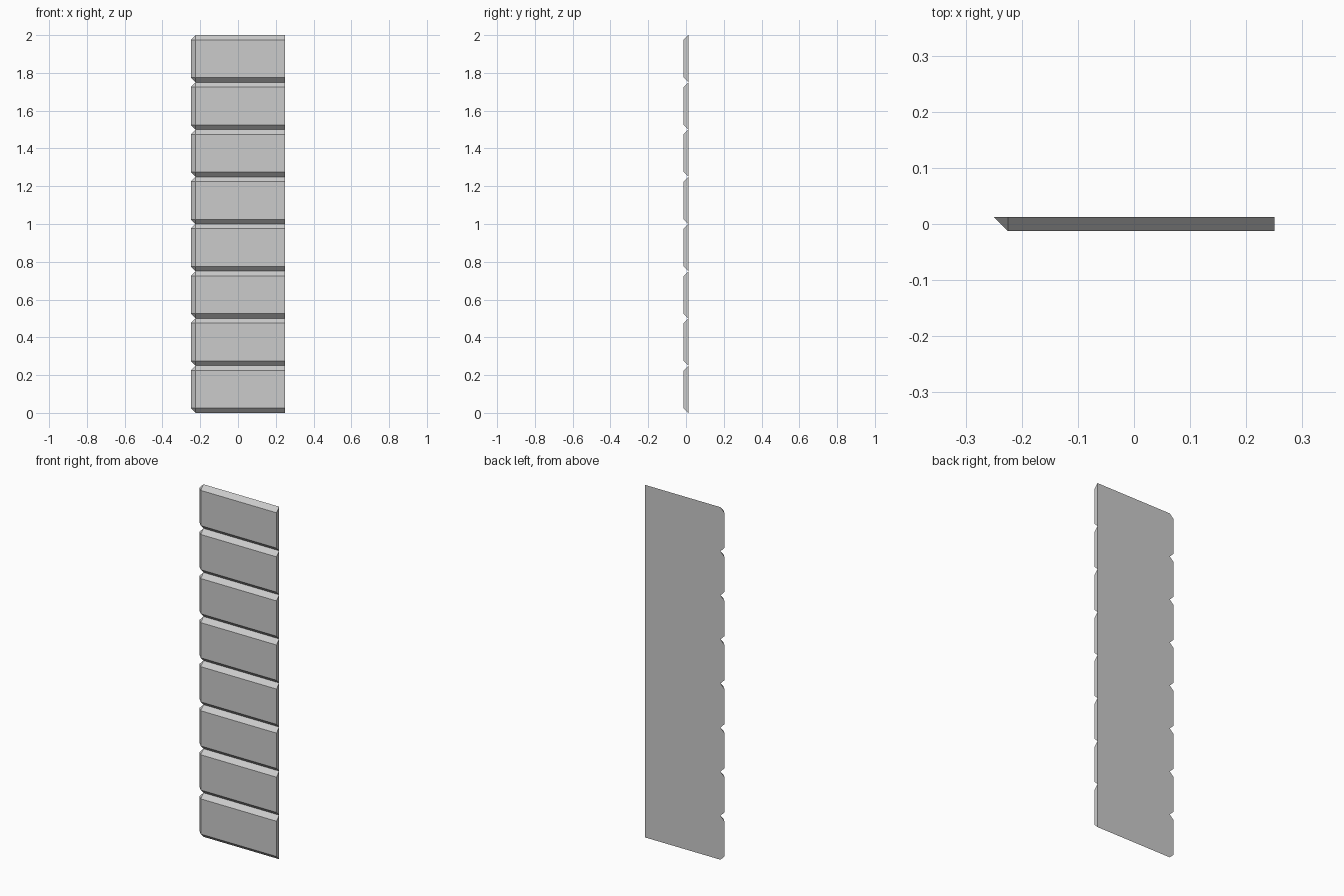
import bpy, bmesh

if "Cube" in bpy.data.objects:
    bpy.data.objects.remove(bpy.data.objects["Cube"])

W, H, D, C, COUNT = 0.25, 0.25, 0.0125, 0.025, 8   # half width, block height, half depth, chamfer

# Back outline with clipped left corners, and inset front outline
back = [(W, 0), (-W + C, 0), (-W, C), (-W, H - C), (-W + C, H), (W, H)]
front = [(W, C), (-W + C, C), (-W + C, H - C), (W, H - C)]

bm = bmesh.new()
b = [bm.verts.new((x, D, z)) for x, z in back]
f = [bm.verts.new((x, -D, z)) for x, z in front]
for face in (
    b,                              # flat back
    f,                              # flat front
    (b[0], b[1], f[1], f[0]),       # bottom chamfer
    (b[1], b[2], f[1]),             # lower corner
    (b[2], b[3], f[2], f[1]),       # left chamfer
    (b[3], b[4], f[2]),             # upper corner
    (b[4], b[5], f[3], f[2]),       # top chamfer
    (b[5], b[0], f[0], f[3]),       # right end
):
    bm.faces.new(face)
bmesh.ops.recalc_face_normals(bm, faces=bm.faces)

mesh = bpy.data.meshes.new("corner_stone_strip")
bm.to_mesh(mesh)
bm.free()
strip = bpy.data.objects.new("corner_stone_strip", mesh)
bpy.context.collection.objects.link(strip)

# Stack of equal blocks
stack = strip.modifiers.new("stack", 'ARRAY')
stack.count = COUNT
stack.use_relative_offset = False
stack.use_constant_offset = True
stack.constant_offset_displace = (0, 0, H)
stack.use_merge_vertices = True
stack.merge_threshold = 0.0005
